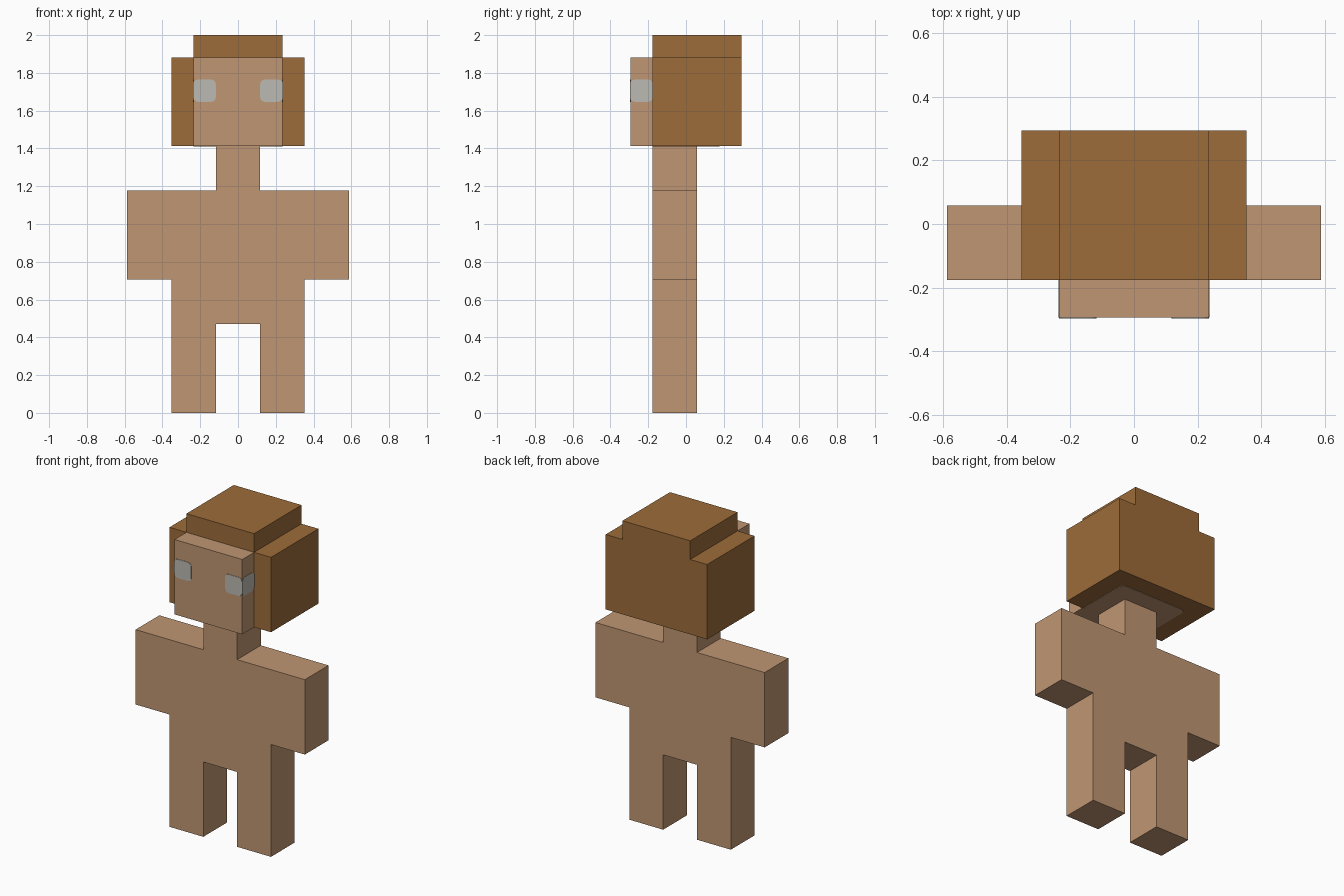
import bpy, bmesh, math
from mathutils import Matrix, Vector

cube = bpy.data.objects.get("Cube")
if cube:
    bpy.data.objects.remove(cube, do_unlink=True)

U = 2 / 17  # one block unit: the figure is 17 blocks tall


def material(name, rgb):
    m = bpy.data.materials.new(name)
    m.use_nodes = True
    m.diffuse_color = (*rgb, 1)
    bsdf = next(n for n in m.node_tree.nodes if n.type == 'BSDF_PRINCIPLED')
    bsdf.inputs["Base Color"].default_value = (*rgb, 1)
    return m


SKIN = material("skin", (0.525, 0.305, 0.171))
HAIR = material("brown hair", (0.337, 0.150, 0.042))
EYE = material("pale grey eye", (0.503, 0.491, 0.445))


def prism(name, outline, right, up, start, depth, mat):
    """Extrude a 2D outline, in blocks, along the normal of the right/up plane."""
    right, up = Vector(right), Vector(up)
    normal = right.cross(up)
    bm = bmesh.new()
    face = bm.faces.new([bm.verts.new((right * a + up * b + normal * start) * U)
                         for a, b in outline])
    ext = bmesh.ops.extrude_face_region(bm, geom=[face])
    moved = [g for g in ext["geom"] if isinstance(g, bmesh.types.BMVert)]
    bmesh.ops.translate(bm, verts=moved, vec=normal * depth * U)
    bmesh.ops.recalc_face_normals(bm, faces=bm.faces)
    mesh = bpy.data.meshes.new(name)
    bm.to_mesh(mesh)
    bm.free()
    mesh.materials.append(mat)
    obj = bpy.data.objects.new(name, mesh)
    bpy.context.collection.objects.link(obj)
    return obj


def mirrored(half):
    """Close a right-hand half outline with its mirror image."""
    return half + [(-a, b) for a, b in reversed(half)]


def rounded(a0, b0, a1, b1, r, steps=3):
    """Rectangle outline with rounded corners."""
    pts = []
    for i, (a, b) in enumerate([(a1 - r, b1 - r), (a0 + r, b1 - r),
                                (a0 + r, b0 + r), (a1 - r, b0 + r)]):
        for k in range(steps + 1):
            t = math.pi / 2 * (i + k / steps)
            pts.append((a + r * math.cos(t), b + r * math.sin(t)))
    return pts


X, Y, Z = (1, 0, 0), (0, 1, 0), (0, 0, 1)
THIN = 0.02  # plate thickness in blocks

# Body: legs, torso, arms and neck share one flat outline
body = mirrored([(1, 4), (1, 0), (3, 0), (3, 6), (5, 6), (5, 10), (1, 10), (1, 12)])
prism("body", body, X, Z, -0.5, 2, SKIN)

# Hair: wide block with a narrower crown
hair = mirrored([(3, 12), (3, 16), (2, 16), (2, 17)])
prism("hair", hair, X, Z, -2.5, 4, HAIR)

# Face: block in front of the hair
prism("face", mirrored([(2, 12), (2, 16)]), X, Z, 1.5, 1, SKIN)

# Skin patch under the head, around the neck
prism("head_underside", rounded(-2, -1.5, 2, 1.5, 0.25), X, Y, 12 - THIN, THIN, SKIN)

# Eyes: a front plate and a side plate on each side
for side, s in (("left", 1), ("right", -1)):
    lo, hi = sorted((s * 1, s * 2))
    prism(f"{side}_eye_front", rounded(lo, 14, hi, 15, 0.2), X, Z, 2.5, THIN, EYE)
    prism(f"{side}_eye_side", rounded(-2.5, 14, -1.5, 15, 0.2), Y, Z,
          2 if s > 0 else -2 - THIN, THIN, EYE)
